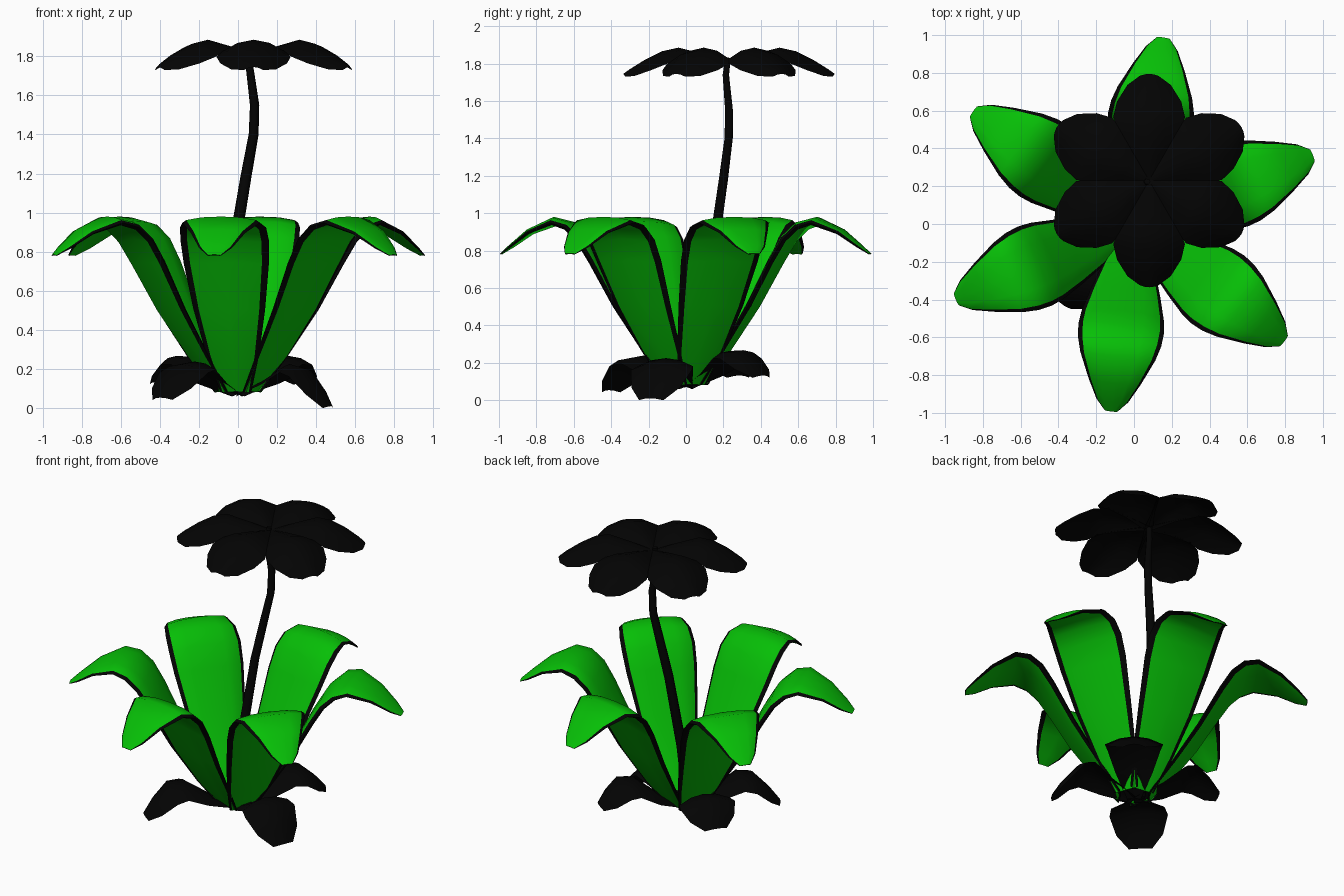
import bpy, bmesh
from math import cos, sin, radians, hypot
from mathutils import Vector

if "Cube" in bpy.data.objects:
    bpy.data.objects.remove(bpy.data.objects["Cube"])


def material(name, rgb):
    m = bpy.data.materials.new(name)
    m.diffuse_color = (*rgb, 1)
    m.use_nodes = True
    m.node_tree.nodes["Principled BSDF"].inputs["Base Color"].default_value = m.diffuse_color
    return m


GREEN = material("leaf_green", (0.002, 0.52, 0.002))
BLACK = material("dark", (0.001, 0.001, 0.001))


def blade(name, angle, profile, section, origin=(0, 0, 0), closed=False, dark=(), mats=(BLACK,)):
    """Sweep a cross-section (u, depth per width) along a (radius, z, half width) profile."""
    bm = bmesh.new()
    a = radians(angle)
    out, side = Vector((cos(a), sin(a), 0)), Vector((-sin(a), cos(a), 0))
    rows = []
    for i, (r, z, w) in enumerate(profile):
        p, q = profile[max(i - 1, 0)], profile[min(i + 1, len(profile) - 1)]
        dr, dz = q[0] - p[0], q[1] - p[1]
        n = hypot(dr, dz)
        up = out * (-dz / n) + Vector((0, 0, dr / n))
        c = Vector(origin) + out * r + Vector((0, 0, z))
        rows.append([bm.verts.new(c + side * u * w + up * d * w) for u, d in section])
    k = len(section)
    for lo, hi in zip(rows, rows[1:]):
        for j in range(k if closed else k - 1):
            f = bm.faces.new((lo[j], hi[j], hi[(j + 1) % k], lo[(j + 1) % k]))
            f.material_index = 1 if j in dark else 0
            f.smooth = True
    if closed:
        for row in (rows[0], rows[-1]):
            bm.faces.new(row).material_index = 1
        bmesh.ops.recalc_face_normals(bm, faces=bm.faces)
    else:
        bm.normal_update()
        if sum(f.normal.z for f in bm.faces) < 0:
            bmesh.ops.reverse_faces(bm, faces=bm.faces)
    me = bpy.data.meshes.new(name)
    bm.to_mesh(me)
    bm.free()
    for m in mats:
        me.materials.append(m)
    ob = bpy.data.objects.new(name, me)
    bpy.context.collection.objects.link(ob)
    return ob


# Large green leaves: thick blade with dark bevelled rim (angle, reach)
leaf_profile = [(0.08, 0.09, 0.08), (0.20, 0.28, 0.135), (0.34, 0.52, 0.185),
                (0.46, 0.76, 0.22), (0.53, 0.88, 0.228), (0.61, 0.955, 0.222), (0.71, 0.98, 0.2),
                (0.85, 0.915, 0.14), (0.95, 0.83, 0.085), (1.00, 0.785, 0.035)]
leaf_section = [(-1, -0.16), (-0.9, -0.09), (-0.5, -0.02), (0, 0), (0.5, -0.02),
                (0.9, -0.09), (1, -0.16), (0.84, -0.22), (0, -0.13), (-0.84, -0.22)]
leaves = [(21, 1.015), (81, 1.0), (145, 1.04), (203, 1.025), (263, 1.0), (322, 1.01)]
for i, (ang, reach) in enumerate(leaves):
    prof = [(r * reach, z, w) for r, z, w in leaf_profile]
    ob = blade(f"green_leaf_{i + 1}", ang, prof, leaf_section,
               closed=True, dark=(0, 5, 6, 9), mats=(GREEN, BLACK))
    bpy.context.view_layer.objects.active = ob
    ob.select_set(True)
    bpy.ops.object.shade_smooth_by_angle(angle=radians(60))
    ob.select_set(False)

# Dark leaves lying near the ground (angle, reach, tip lift)
low_section = [(-1, -0.28), (-0.5, -0.07), (0, 0), (0.5, -0.07), (1, -0.28)]
low_profile = [(0.0, 0.07, 0.04), (0.17, 0.15, 0.11), (0.30, 0.225, 0.16),
               (0.40, 0.20, 0.175), (0.49, 0.09, 0.14), (0.54, 0.01, 0.07)]
for i, (ang, reach, lift) in enumerate([(338, 0.95, 0), (226, 1.06, 0.15),
                                        (146, 0.95, 0.42), (50, 1.0, 0.42)]):
    prof = [(r * reach, z + lift * r * r, w) for r, z, w in low_profile]
    blade(f"ground_leaf_{i + 1}", ang, prof, low_section)

# Curved stem
cu = bpy.data.curves.new("stem", "CURVE")
cu.dimensions = "3D"
cu.bevel_depth = 0.028
cu.bevel_resolution = 1
cu.use_fill_caps = True
path = [(-0.03, 0.02, 0.08, 1.2), (-0.03, 0.09, 0.5, 1.15), (0.005, 0.17, 0.97, 1.05),
        (0.04, 0.2, 1.18, 1), (0.08, 0.228, 1.4, 0.9), (0.085, 0.23, 1.55, 0.85),
        (0.06, 0.213, 1.74, 0.7), (0.07, 0.225, 1.83, 0.6)]
sp = cu.splines.new("POLY")
sp.points.add(len(path) - 1)
for pt, (x, y, z, rad) in zip(sp.points, path):
    pt.co = (x, y, z, 1)
    pt.radius = rad
cu.materials.append(BLACK)
bpy.context.collection.objects.link(bpy.data.objects.new("stem", cu))

# Six-petalled dark flower with arched petals
petal_section = [(-1, -0.38), (-0.5, -0.1), (0, 0), (0.5, -0.1), (1, -0.38)]
petal_profile = [(0.0, 1.81, 0.03), (0.13, 1.85, 0.09), (0.27, 1.885, 0.165),
                 (0.36, 1.865, 0.19), (0.45, 1.82, 0.17), (0.53, 1.77, 0.115), (0.565, 1.745, 0.05)]
for i in range(6):
    blade(f"petal_{i + 1}", 30 + 60 * i, petal_profile, petal_section, origin=(0.08, 0.23, 0))
